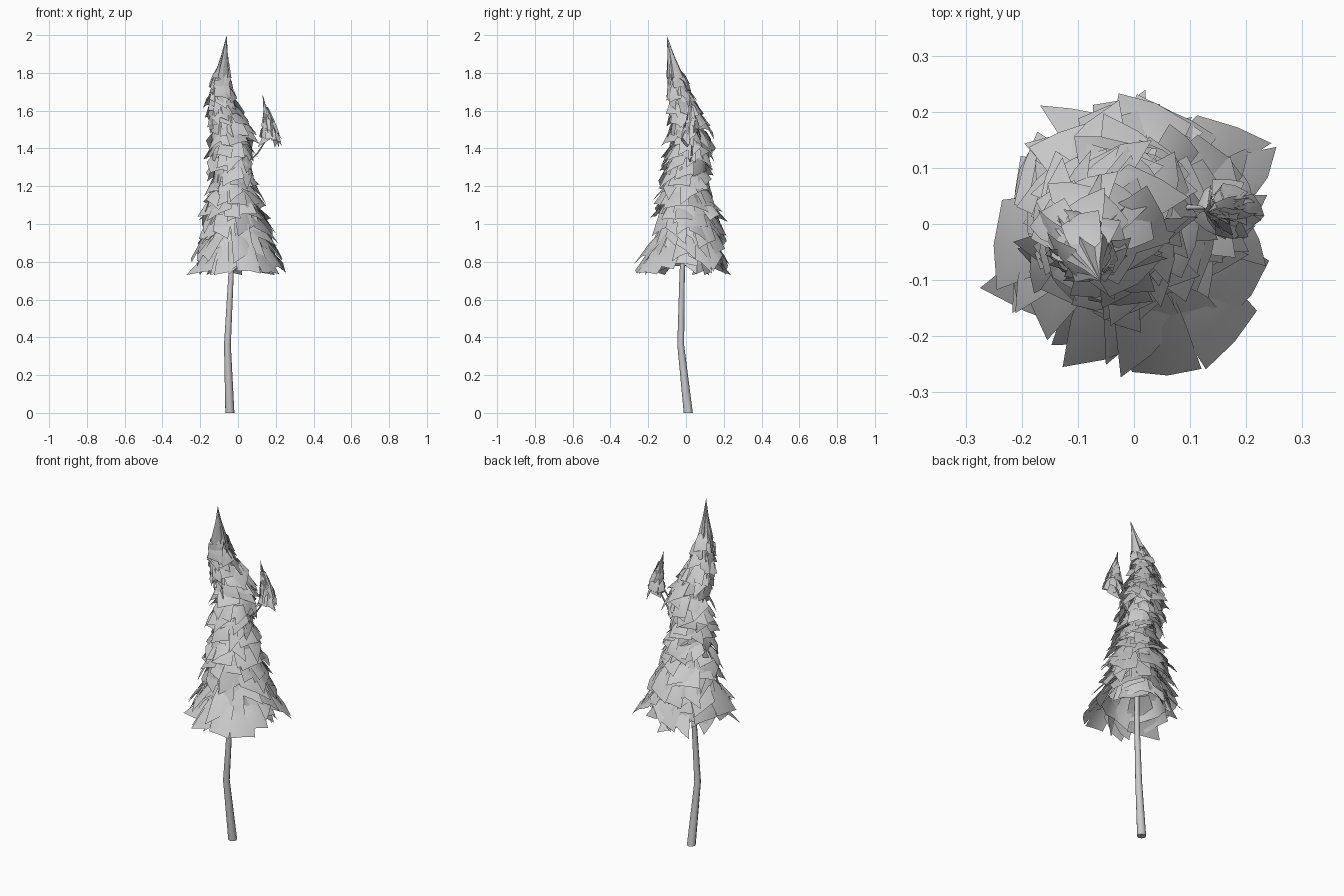
import bpy, bmesh, math, random
from mathutils import Vector

if "Cube" in bpy.data.objects:
    bpy.data.objects.remove(bpy.data.objects["Cube"])

random.seed(5)
grey = bpy.data.materials.new("pale grey")
grey.diffuse_color = (0.6, 0.6, 0.6, 1)
grey.use_nodes = True
grey.node_tree.nodes["Principled BSDF"].inputs["Base Color"].default_value = grey.diffuse_color


def finish(bm, name, angle=40):
    me = bpy.data.meshes.new(name)
    bm.to_mesh(me)
    bm.free()
    me.materials.append(grey)
    ob = bpy.data.objects.new(name, me)
    bpy.context.collection.objects.link(ob)
    for o in bpy.context.selected_objects:
        o.select_set(False)
    ob.select_set(True)
    bpy.context.view_layer.objects.active = ob
    bpy.ops.object.shade_smooth_by_angle(angle=math.radians(angle))
    return ob


def tube(name, path, sides):
    """Tapered tube through (x, y, z, radius) points."""
    bm = bmesh.new()
    rings = []
    for x, y, z, r in path:
        rings.append([bm.verts.new((x + r * math.cos(2 * math.pi * i / sides),
                                    y + r * math.sin(2 * math.pi * i / sides), z))
                      for i in range(sides)])
    for a, b in zip(rings, rings[1:]):
        for i in range(sides):
            j = (i + 1) % sides
            bm.faces.new((a[i], a[j], b[j], b[i]))
    bm.faces.new(rings[0][::-1])
    bm.faces.new(rings[-1])
    return finish(bm, name, 65)


def sample(profile, z):
    """Crown centre and radius at a height."""
    z = min(max(z, profile[0][0]), profile[-1][0])
    for a, b in zip(profile, profile[1:]):
        if z <= b[0]:
            t = (z - a[0]) / (b[0] - a[0])
            v = [p + (q - p) * t for p, q in zip(a, b)]
            return Vector((v[1], v[2], z)), v[3]


def card(bm, top, bottom, side, width, skew, bulge, profile):
    """Drooping bough: a bent sheet, skewed so that one corner hangs lower."""
    down = bottom - top
    normal = side.cross(down).normalized()
    if normal.z < 0:
        normal.negate()
    rows = []
    for t, w in ((0, 0.6), (0.5, 0.9), (1, 1)):
        row = []
        for s in (-1, 0, 1):
            p = top + down * (t + skew * s * t * 0.5)
            p += side * s * width * w * 0.5
            p += normal * bulge * (4 * t * (1 - t) - 0.8 * s * s)
            # keep corners inside the crown envelope
            p.z = max(p.z, profile[0][0] - 0.015)
            c, r = sample(profile, p.z)
            off = Vector((p.x - c.x, p.y - c.y, 0))
            if off.length > r * 1.12:
                p -= off * (1 - r * 1.12 / off.length)
            row.append(bm.verts.new(p))
        rows.append(row)
    for a, b in zip(rows, rows[1:]):
        for i in (0, 1):
            bm.faces.new((a[i], b[i], b[i + 1], a[i + 1]))


def boughs(name, profile, z0, z1, step, count, length, width, inner=0.4):
    bm = bmesh.new()
    z, turn = z0, 0.0
    while z < z1:
        n = max(4, round(count * (0.5 + sample(profile, z)[1] / 0.4)))
        for i in range(n):
            a = turn + 2 * math.pi * (i + random.uniform(-0.3, 0.3)) / n
            out = Vector((math.cos(a), math.sin(a), 0))
            side = Vector((-out.y, out.x, 0)) + out * random.uniform(-0.3, 0.3)
            side.z = random.uniform(-0.35, 0.35)
            zz = max(z + random.uniform(-0.6, 0.6) * step, profile[0][0])
            low, r = sample(profile, zz)
            h = length * random.uniform(0.7, 1.2) * (0.6 + 2 * r)
            high, rt = sample(profile, zz + h)
            top = high + out * min(rt, r) * random.uniform(0.7, 1.3) * inner
            bottom = low + out * r * random.uniform(0.68, 1.04)
            w = width * random.uniform(0.65, 1.3) * (0.4 + 3.2 * r)
            card(bm, top, bottom, side, w, random.uniform(-0.6, 0.6),
                 random.uniform(0.05, 0.15) * w, profile)
        z += step
        turn += 2.4
    return finish(bm, name)


def sleeve(name, profile, tiers, sides=10):
    """Open cones under the boughs, one per tier of (bottom, top, radius share)."""
    bm = bmesh.new()
    for z0, z1, k in tiers:
        rings = []
        for z, f in ((z0, k), (z1, k * 0.55)):
            c, r = sample(profile, z)
            rings.append([bm.verts.new(c + Vector((math.cos(2 * math.pi * i / sides),
                          math.sin(2 * math.pi * i / sides), 0)) * r * f)
                          for i in range(sides)])
        for i in range(sides):
            j = (i + 1) % sides
            bm.faces.new((rings[0][i], rings[0][j], rings[1][j], rings[1][i]))
    return finish(bm, name)


def spire(name, base, tip, r, sheets):
    """Pointed leader made of folded triangular sheets."""
    bm = bmesh.new()
    base, tip = Vector(base), Vector(tip)
    for i in range(sheets):
        a = 2 * math.pi * i / sheets + random.uniform(-0.2, 0.2)
        drop = Vector((0, 0, random.uniform(-0.2, 0.2) * (tip.z - base.z)))
        ring = [base + drop * (s != 0) + Vector((math.cos(a + s), math.sin(a + s), 0))
                * r * random.uniform(0.7, 1.1) for s in (-0.65, 0, 0.65)]
        t = bm.verts.new(tip)
        v = [bm.verts.new(p) for p in ring]
        m = [bm.verts.new(p.lerp(tip, 0.55) + (base - p) * 0.1) for p in ring]
        for j in (0, 1):
            bm.faces.new((v[j], v[j + 1], m[j + 1], m[j]))
            bm.faces.new((m[j], m[j + 1], t))
    return finish(bm, name)


# Crown envelopes: height, centre x, centre y, radius
crown = [(0.745, 0, -0.01, 0.262), (0.84, -0.005, 0.005, 0.235), (0.95, -0.01, 0.02, 0.205),
         (1.08, -0.02, 0, 0.172), (1.2, -0.025, -0.005, 0.143), (1.3, -0.04, 0.005, 0.135),
         (1.4, -0.035, 0.02, 0.138), (1.48, -0.035, 0.025, 0.12), (1.56, -0.065, 0.005, 0.11),
         (1.64, -0.09, -0.02, 0.085), (1.72, -0.09, -0.035, 0.064),
         (1.8, -0.085, -0.055, 0.046), (2.0, -0.06, -0.1, 0.004)]
small = [(1.42, 0.17, 0.03, 0.062), (1.48, 0.172, 0.03, 0.048), (1.56, 0.158, 0.03, 0.026),
         (1.68, 0.13, 0.02, 0.002)]

# Trunk and side branch
tube("trunk", [(-0.043, 0.012, 0, 0.024), (-0.056, -0.028, 0.36, 0.018),
               (-0.036, -0.02, 0.75, 0.014), (-0.02, 0, 1.05, 0.012),
               (-0.03, 0.01, 1.45, 0.009), (-0.085, -0.045, 1.72, 0.006),
               (-0.062, -0.098, 1.97, 0.002)], 8)
tube("side_branch", [(0.0, 0.01, 1.28, 0.006), (0.1, 0.03, 1.37, 0.005),
                     (0.165, 0.03, 1.47, 0.004), (0.14, 0.025, 1.62, 0.002)], 6)

# Foliage
sleeve("crown_core", crown, [(0.79, 1.05, 0.7), (0.98, 1.2, 0.6), (1.12, 1.34, 0.6),
                             (1.28, 1.48, 0.6), (1.42, 1.6, 0.6), (1.56, 1.74, 0.6)])
boughs("skirt_boughs", crown, 0.755, 1.04, 0.043, 13, 0.17, 0.105)
boughs("middle_boughs", crown, 1.05, 1.5, 0.04, 13, 0.115, 0.12)
boughs("upper_boughs", crown, 1.51, 1.76, 0.036, 10, 0.125, 0.12)
boughs("small_top_boughs", small, 1.43, 1.56, 0.026, 10, 0.11, 0.1)

# Pointed leaders
spire("main_leader", (-0.086, -0.055, 1.78), (-0.06, -0.102, 2.0), 0.048, 7)
spire("small_leader", (0.16, 0.028, 1.53), (0.13, 0.02, 1.685), 0.026, 5)
